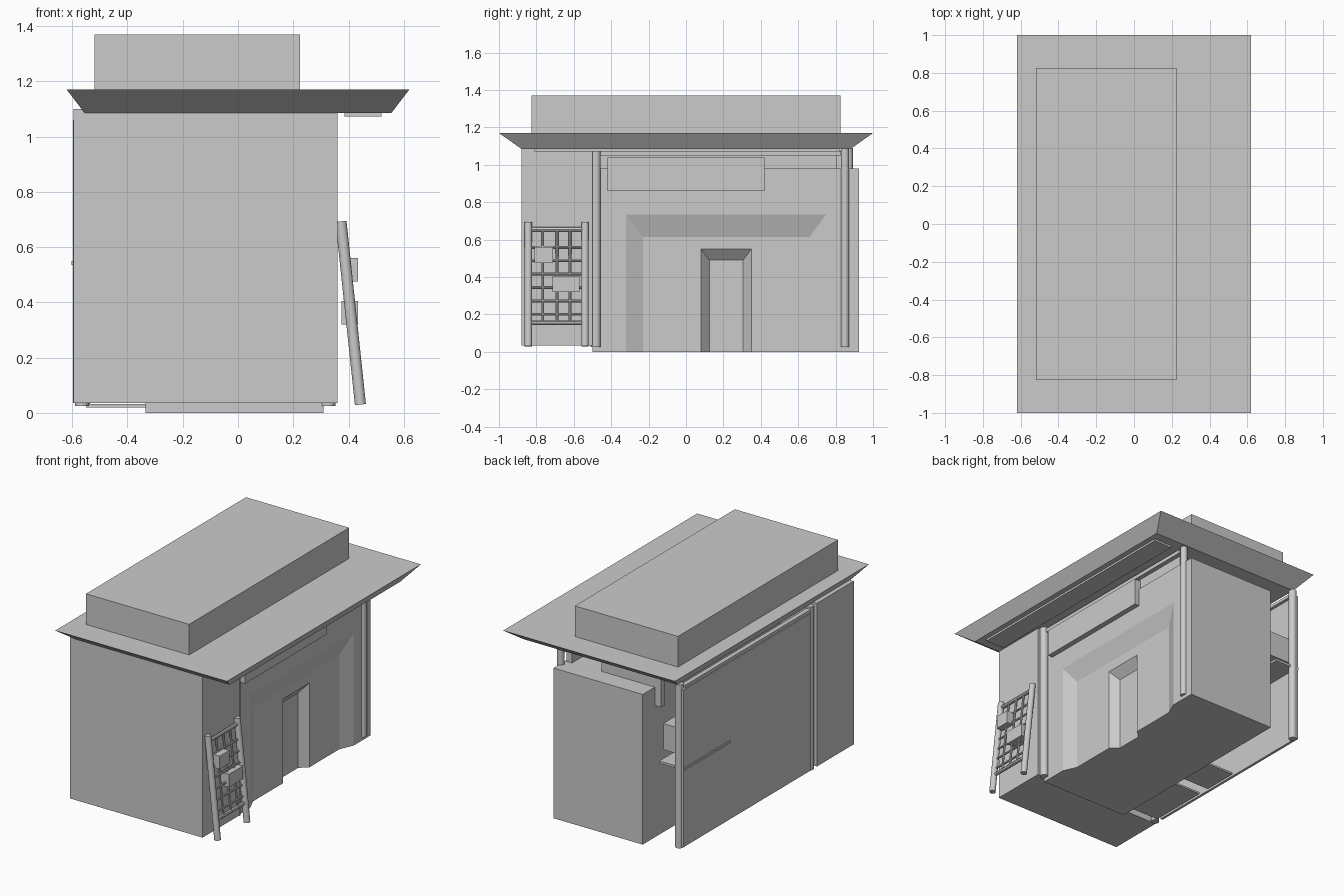
import bpy, bmesh
from mathutils import Vector

if "Cube" in bpy.data.objects:
    bpy.data.objects.remove(bpy.data.objects["Cube"])


def mesh_object(name, bm):
    bmesh.ops.recalc_face_normals(bm, faces=bm.faces)
    me = bpy.data.meshes.new(name)
    bm.to_mesh(me)
    bm.free()
    ob = bpy.data.objects.new(name, me)
    bpy.context.collection.objects.link(ob)
    return ob


def loft(name, a, b):
    """Closed solid between two matching quads."""
    bm = bmesh.new()
    va, vb = [bm.verts.new(p) for p in a], [bm.verts.new(p) for p in b]
    bm.faces.new(va)
    bm.faces.new(vb)
    for i in range(4):
        j = (i + 1) % 4
        bm.faces.new((va[i], va[j], vb[j], vb[i]))
    return mesh_object(name, bm)


def rect_z(x0, x1, y0, y1, z):
    return [(x0, y0, z), (x1, y0, z), (x1, y1, z), (x0, y1, z)]


def rect_x(y0, y1, z0, z1, x):
    return [(x, y0, z0), (x, y1, z0), (x, y1, z1), (x, y0, z1)]


def box(name, x0, x1, y0, y1, z0, z1):
    return loft(name, rect_z(x0, x1, y0, y1, z0), rect_z(x0, x1, y0, y1, z1))


def rod(name, p, q, r, sides=16):
    p, q = Vector(p), Vector(q)
    d = q - p
    bm = bmesh.new()
    bmesh.ops.create_cone(bm, cap_ends=True, segments=sides, radius1=r, radius2=r, depth=d.length)
    ob = mesh_object(name, bm)
    ob.data.transform(d.to_track_quat('Z', 'Y').to_matrix().to_4x4())
    ob.location = (p + q) / 2
    bpy.context.view_layer.objects.active = ob
    ob.select_set(True)
    bpy.ops.object.shade_smooth_by_angle()
    ob.select_set(False)
    return ob


def carve(target, cutter):
    mod = target.modifiers.new("carve", 'BOOLEAN')
    mod.operation, mod.solver, mod.object = 'DIFFERENCE', 'EXACT', cutter
    bpy.context.view_layer.objects.active = target
    bpy.ops.object.modifier_apply(modifier=mod.name)
    bpy.data.objects.remove(cutter)


# Roof slab flaring outward, and the upper storey
loft("roof", rect_z(-0.555, 0.555, -0.88, 0.88, 1.085), rect_z(-0.62, 0.62, -1, 1, 1.17))
box("upper_storey", -0.52, 0.225, -0.825, 0.825, 1.17, 1.37)

# Front block and main block with stepped, splayed doorway
box("front_block", -0.595, 0.36, -0.88, -0.5, 0.035, 1.1)
main = box("main_block", -0.335, 0.31, -0.5, 0.925, 0, 0.98)
carve(main, loft("recess_cutter", rect_x(-0.41, 0.84, -0.1, 0.855, 0.35),
                 rect_x(-0.23, 0.66, -0.1, 0.615, 0.27)))
carve(main, loft("door_cutter", rect_x(0.035, 0.395, -0.1, 0.61, 0.32),
                 rect_x(0.125, 0.305, -0.1, 0.49, 0.22)))

# Parts below the eaves on the right
box("eave_panel", 0.385, 0.52, -0.81, 0.82, 1.072, 1.09)
box("upper_wall", 0.26, 0.30, -0.5, 0.805, 0.975, 1.055)
box("eave_beam", 0.295, 0.33, -0.46, 0.83, 1.05, 1.075)
box("wall_board", 0.30, 0.345, -0.42, 0.42, 0.86, 1.04)

# Posts
for name, x, y, r in (("front_right_post", 0.325, -0.483, 0.027),
                      ("back_right_post", 0.308, 0.85, 0.022),
                      ("front_left_post", -0.565, -0.468, 0.025),
                      ("back_left_post", -0.56, 0.868, 0.025)):
    rod(name, (x, y, 0.025), (x, y, 1.09), r)

# Left aisle: outer wall, floor plates, shelf with box, hanging board
box("left_wall", -0.597, -0.58, -0.435, 0.878, 0.035, 1.06)
box("left_beam", -0.59, -0.56, -0.45, 0.85, 1.06, 1.08)
for i, (y0, y1) in enumerate(((-0.43, -0.02), (0.06, 0.3))):
    box(f"aisle_floor_{i}", -0.55, -0.335, y0, y1, 0.02, 0.032)
box("shelf", -0.602, -0.42, 0.4, 0.875, 0.535, 0.55)
box("shelf_box", -0.57, -0.41, 0.6, 0.82, 0.6, 0.77)
box("hanging_board", -0.38, 0.05, 0.76, 0.8, 0.86, 1.04)


# Leaning lattice frame with two planter boxes
def lean_x(z):
    return 0.443 - (z - 0.03) * 0.07 / 0.66


def lattice_rod(name, y0, z0, y1, z1, r, sides=8):
    rod(name, (lean_x(z0), y0, z0), (lean_x(z1), y1, z1), r, sides)


for y in (-0.843, -0.54):
    lattice_rod("lattice_pole", y, 0.03, y, 0.693, 0.02, 16)
for z in (0.155, 0.655):
    lattice_rod("lattice_rail", -0.843, z, -0.54, z, 0.012)
for i in range(6):
    z = 0.2 + i * 0.072
    lattice_rod("lattice_slat", -0.843, z, -0.54, z, 0.007)
for y in (-0.765, -0.69, -0.62):
    lattice_rod("lattice_upright", y, 0.15, y, 0.65, 0.007)
box("upper_planter", 0.385, 0.435, -0.81, -0.71, 0.475, 0.56)
box("lower_planter", 0.375, 0.435, -0.715, -0.57, 0.32, 0.405)
